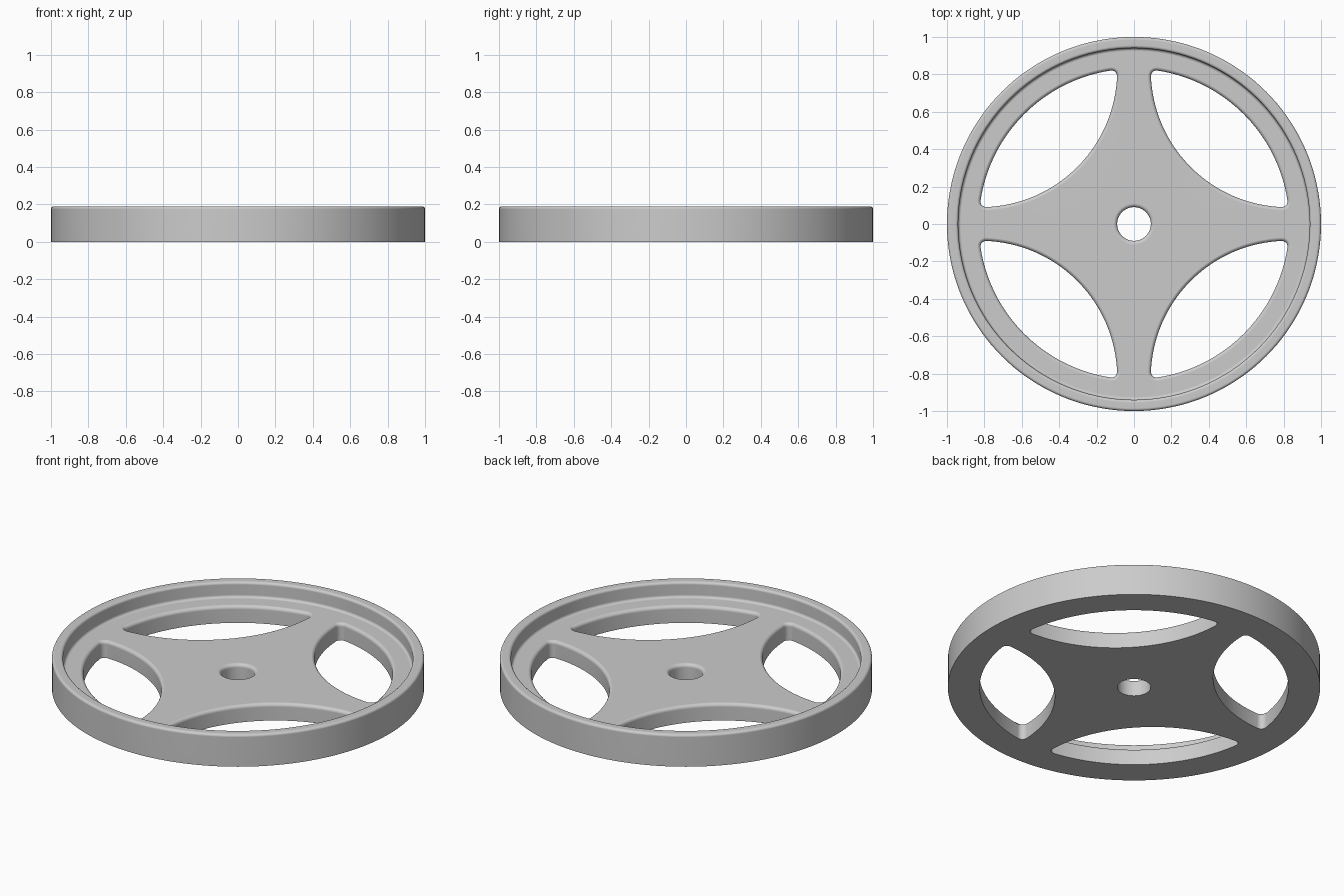
import bpy, bmesh, math
from mathutils import Vector

if "Cube" in bpy.data.objects:
    bpy.data.objects.remove(bpy.data.objects["Cube"], do_unlink=True)

SEGMENTS = 144
PLATE_TOP, HEIGHT, FILLET = 0.10, 0.19, 0.02

grey = bpy.data.materials.new("plain grey")
grey.use_nodes = True
grey.diffuse_color = (0.6, 0.6, 0.6, 1)
grey.node_tree.nodes["Principled BSDF"].inputs["Base Color"].default_value = (0.6, 0.6, 0.6, 1)


def arc(cx, cy, radius, start, end, steps):
    """Points along an arc, angles in degrees."""
    angles = [math.radians(start + (end - start) * i / steps) for i in range(steps + 1)]
    return [(cx + radius * math.cos(a), cy + radius * math.sin(a)) for a in angles]


def loft(name, loops, ring=False):
    """Skin closed loops; join last to first for a ring, else cap the ends."""
    bm = bmesh.new()
    rows = [[bm.verts.new(p) for p in loop] for loop in loops]
    pairs = list(zip(rows, rows[1:]))
    if ring:
        pairs.append((rows[-1], rows[0]))
    else:
        bm.faces.new(rows[0])
        bm.faces.new(rows[-1])
    for low, high in pairs:
        for i in range(len(low)):
            j = (i + 1) % len(low)
            bm.faces.new((low[i], low[j], high[j], high[i]))
    bmesh.ops.recalc_face_normals(bm, faces=bm.faces)
    mesh = bpy.data.meshes.new(name)
    bm.to_mesh(mesh)
    bm.free()
    mesh.materials.append(grey)
    obj = bpy.data.objects.new(name, mesh)
    bpy.context.collection.objects.link(obj)
    return obj


# Turned body: centre bore, recessed plate and raised rim
lip = 0.015
profile = [(0.09, 0)]
profile += arc(0.09 + FILLET, PLATE_TOP - FILLET, FILLET, 180, 90, 5)
profile += arc(0.94 - lip, PLATE_TOP + lip, lip, 270, 360, 5)
profile += arc(0.94 + lip, HEIGHT - lip, lip, 180, 90, 5)
profile += arc(1 - lip, HEIGHT - lip, lip, 90, 0, 5)
profile += [(1, 0)]
turns = [2 * math.pi * i / SEGMENTS for i in range(SEGMENTS)]
wheel = loft("wheel", [[(r * math.cos(t), r * math.sin(t), z) for t in turns]
                       for r, z in profile], ring=True)

# Lens-shaped window: two arcs joined by rounded corners
RIM_R, SPOKE_R, CORNER = 0.83, 0.73, 0.03
spoke_centre = Vector((0.82, 0.82))
dist = spoke_centre.length
along = ((RIM_R - CORNER) ** 2 - (SPOKE_R - CORNER) ** 2 + dist ** 2) / (2 * dist)
across = math.sqrt((RIM_R - CORNER) ** 2 - along ** 2)
rim_half = math.degrees(math.atan2(across, along))
spoke_half = math.degrees(math.atan2(across, dist - along))
diagonal = spoke_centre.normalized()
side = Vector((-diagonal.y, diagonal.x))


def window(offset, z, turn):
    """Window outline grown by offset, turned about the axle."""
    upper = diagonal * along + side * across
    lower = diagonal * along - side * across
    corner = CORNER + offset
    pts = arc(0, 0, RIM_R + offset, 45 - rim_half, 45 + rim_half, 32)
    pts += arc(*upper, corner, 45 + rim_half, 225 - spoke_half, 8)[1:]
    pts += arc(*spoke_centre, SPOKE_R + offset, 225 - spoke_half, 225 + spoke_half, 40)[1:]
    pts += arc(*lower, corner, 225 + spoke_half, 405 - rim_half, 8)[1:-1]
    c, s = math.cos(turn), math.sin(turn)
    return [(x * c - y * s, x * s + y * c, z) for x, y in pts]


# Cut four windows, flared at the top for the rounded edge
flare = [(0, -0.1)] + arc(FILLET, PLATE_TOP - FILLET + 0.0004, FILLET, 180, 90, 5)
flare.append((FILLET, PLATE_TOP + 0.04))
bpy.context.view_layer.objects.active = wheel
for k in range(4):
    cutter = loft("window_cutter", [window(d, z, k * math.pi / 2) for d, z in flare])
    cutter.hide_render = True
    cut = wheel.modifiers.new("window", "BOOLEAN")
    cut.operation, cut.solver, cut.object = "DIFFERENCE", "EXACT", cutter
    bpy.ops.object.modifier_apply(modifier=cut.name)
    bpy.data.objects.remove(cutter, do_unlink=True)

# Smooth fillets with flat plate faces
bpy.ops.object.select_all(action="DESELECT")
wheel.select_set(True)
bpy.ops.object.shade_smooth_by_angle(angle=math.radians(35))
weighted = wheel.modifiers.new("flat plate normals", "WEIGHTED_NORMAL")
weighted.keep_sharp = True
